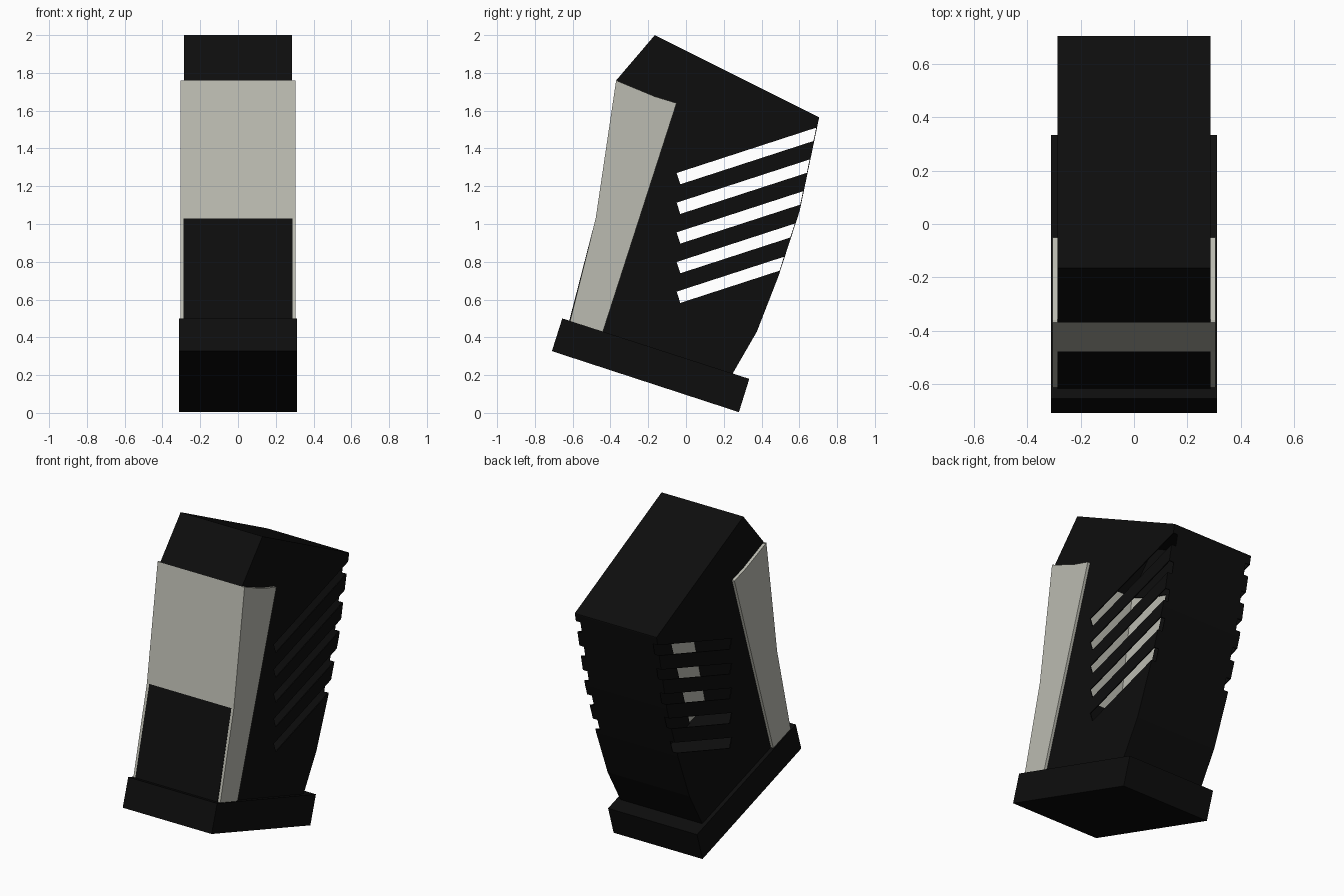
import bpy, bmesh, math
from mathutils import Vector, Matrix

cube = bpy.data.objects.get("Cube")
if cube:
    bpy.data.objects.remove(cube, do_unlink=True)


def material(name, rgb):
    m = bpy.data.materials.new(name)
    m.use_nodes = True
    m.diffuse_color = (*rgb, 1)
    m.node_tree.nodes["Principled BSDF"].inputs["Base Color"].default_value = (*rgb, 1)
    return m


black = material("matte black", (0.004, 0.004, 0.004))
grey = material("warm grey", (0.50, 0.50, 0.44))


def add_object(name, bm, mat):
    bmesh.ops.recalc_face_normals(bm, faces=bm.faces)
    mesh = bpy.data.meshes.new(name)
    bm.to_mesh(mesh)
    bm.free()
    mesh.materials.append(mat)
    ob = bpy.data.objects.new(name, mesh)
    bpy.context.collection.objects.link(ob)
    return ob


def prism(name, profile, x0, x1, mat):
    """Extrude a (y, z) profile from x0 to x1."""
    bm = bmesh.new()
    face = bm.faces.new([bm.verts.new((x0, y, z)) for y, z in profile])
    new = bmesh.ops.extrude_face_region(bm, geom=[face])["geom"]
    bmesh.ops.translate(bm, vec=(x1 - x0, 0, 0),
                        verts=[v for v in new if isinstance(v, bmesh.types.BMVert)])
    return add_object(name, bm, mat)


def sheet(name, path, half, offset, mat):
    """Thin wall across the width that follows a (y, z) path."""
    inner = [(y + offset[0], z + offset[1]) for y, z in reversed(path)]
    return prism(name, path + inner, -half, half, mat)


# Shared corner points
brow, peak, rear = (-0.37, 1.76), (-0.165, 2.0), (0.705, 1.565)
knee, toe = (-0.478, 1.03), (-0.615, 0.48)
back_path = [rear, (0.602, 1.07), (0.49, 0.725), (0.375, 0.43), (0.245, 0.205)]
panel_edge = [(-0.44, 0.43), (-0.05, 1.64), (-0.165, 1.675)]

# Tilted base plate
prism("base_plate", [(-0.71, 0.327), (-0.655, 0.5), (0.335, 0.18), (0.28, 0.004)],
      -0.312, 0.312, black)

# Hollow body: side walls, roof and back
walls = []
side = [brow, peak] + back_path + panel_edge
for label, s in (("left", 1), ("right", -1)):
    walls.append(prism(label + "_side_wall", side, s * 0.281, s * 0.287, black))
    prism(label + "_side_panel", [brow, knee, toe] + panel_edge,
          s * 0.287, s * 0.305, grey)
sheet("top_wall", [brow, peak, rear], 0.287, (0.0, -0.006), black)
walls.append(sheet("back_wall", back_path, 0.287, (-0.004, 0.0), black))

# Front panel: pale upper part and dark lower part
sheet("front_panel", [brow, knee], 0.305, (0.01, 0.0), grey)
sheet("front_insert", [knee, (-0.62, 0.48)], 0.288, (0.012, 0.0), black)

# Five slanted vents through each side, nicking the back edges
tilt = math.radians(18)
bm = bmesh.new()
for i in range(5):
    for s in (1, -1):
        place = (Matrix.Translation((s * 0.33, -0.04, 1.24 - 0.157 * i))
                 @ Matrix.Rotation(tilt, 4, "X")
                 @ Matrix.Diagonal((0.15, 1.0, 0.063, 1))
                 @ Matrix.Translation((0, 0.5, 0)))
        bmesh.ops.create_cube(bm, size=1, matrix=place)
cutter = add_object("vent_cutter", bm, black)
cutter.hide_render = True
for wall in walls:
    mod = wall.modifiers.new("vents", "BOOLEAN")
    mod.operation, mod.solver, mod.object = "DIFFERENCE", "EXACT", cutter
    bpy.context.view_layer.objects.active = wall
    bpy.ops.object.modifier_apply(modifier=mod.name)
bpy.data.objects.remove(cutter, do_unlink=True)
